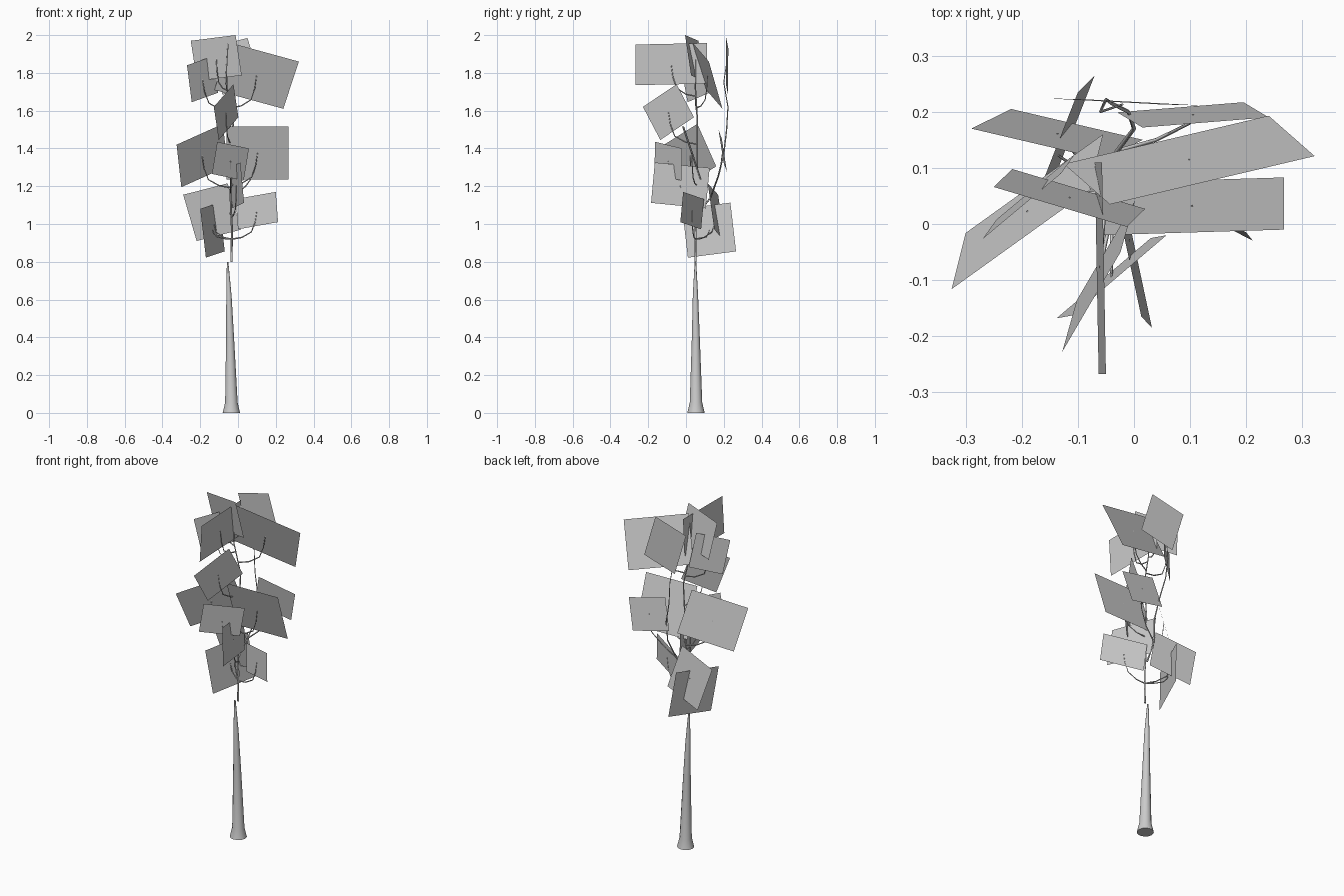
import bpy, bmesh, math
from mathutils import Vector

if "Cube" in bpy.data.objects:
    bpy.data.objects.remove(bpy.data.objects["Cube"])


def mesh_object(name, bm):
    me = bpy.data.meshes.new(name)
    bm.to_mesh(me)
    bm.free()
    ob = bpy.data.objects.new(name, me)
    bpy.context.collection.objects.link(ob)
    return ob


def loft(name, rings, sides):
    # rings: (x, y, z, radius) stacked upwards, capped at both ends
    bm = bmesh.new()
    loops = []
    for x, y, z, r in rings:
        loops.append([bm.verts.new((x + r * math.cos(2 * math.pi * i / sides),
                                    y + r * math.sin(2 * math.pi * i / sides), z))
                      for i in range(sides)])
    for a, b in zip(loops, loops[1:]):
        for i in range(sides):
            j = (i + 1) % sides
            bm.faces.new((a[i], a[j], b[j], b[i])).smooth = True
    bm.faces.new(loops[0][::-1])
    bm.faces.new(loops[-1])
    return mesh_object(name, bm)


def tube(name, points, r0, r1):
    # thin four-sided branch following a path
    cu = bpy.data.curves.new(name, 'CURVE')
    cu.dimensions = '3D'
    cu.bevel_depth = 1.0
    cu.bevel_resolution = 0
    cu.use_fill_caps = True
    sp = cu.splines.new('POLY')
    sp.points.add(len(points) - 1)
    for i, p in enumerate(points):
        sp.points[i].co = (*p, 1)
        sp.points[i].radius = r0 + (r1 - r0) * i / (len(points) - 1)
    ob = bpy.data.objects.new(name, cu)
    bpy.context.collection.objects.link(ob)
    bpy.ops.object.select_all(action='DESELECT')
    ob.select_set(True)
    bpy.context.view_layer.objects.active = ob
    bpy.ops.object.convert(target='MESH')


# trunk with flared foot
loft("trunk", [(-.035, .053, 0, .046), (-.035, .053, .055, .033),
               (-.042, .052, .4, .021), (-.048, .05, .62, .014),
               (-.055, .05, .8, .004)], 12)

# upper stem
stem = [Vector(p) for p in ((-.035, .05, .8), (-.032, .05, .97), (-.04, .055, 1.15),
                            (-.035, .06, 1.35), (-.025, .06, 1.55), (-.06, .05, 1.72),
                            (-.06, .05, 1.87))]
tube("upper_stem", stem, .006, .003)


def stem_at(z):
    for a, b in zip(stem, stem[1:]):
        if z <= b.z:
            return a.lerp(b, max(0, (z - a.z) / (b.z - a.z)))
    return stem[-1]


# leaf cards: origin corner, next corner, opposite corner (fourth is implied)
cards = [
    ((-.25, .066, 1.97), (-.013, -.005, 2.0), (.02, .027, 1.787)),
    ((-.043, .035, 1.96), (.322, .121, 1.86), (.24, .193, 1.61)),
    ((-.27, -.027, 1.84), (-.13, .09, 1.89), (-.105, .125, 1.695)),
    ((-.128, -.228, 1.62), (-.024, -.05, 1.74), (.002, .042, 1.565)),
    ((-.05, -.267, 1.95), (-.057, .11, 1.958), (-.07, .11, 1.743)),
    ((-.325, -.116, 1.42), (-.08, .06, 1.53), (-.055, .16, 1.305)),
    ((-.06, -.02, 1.515), (.267, -.01, 1.515), (.267, .083, 1.235)),
    ((-.11, -.163, 1.435), (.058, -.02, 1.40), (.03, -.025, 1.23)),
    ((.013, -.165, 1.326), (.032, -.185, 1.112), (-.03, .105, 1.083)),
    ((-.29, .17, 1.155), (-.055, .115, 1.215), (.016, .15, .97)),
    ((.2, -.015, 1.17), (.212, -.03, 1.01), (0, .08, .972)),
    ((-.2, -.02, 1.08), (-.1, .235, 1.113), (-.07, .265, .855)),
    ((.05, .213, 1.985), (.125, .211, 1.74), (-.082, .222, 1.685)),
    ((.015, .172, 1.5), (.24, .19, 1.45), (.195, .217, 1.275)),
]
for n, (a, b, c) in enumerate(cards):
    a, b, c = Vector(a), Vector(b), Vector(c)
    bm = bmesh.new()
    bm.faces.new([bm.verts.new(v) for v in (a, b, c, a + c - b)])
    mesh_object(f"leaf_card_{n + 1:02d}", bm)

    # twig sweeping out from the stem and up into the middle of the card
    end = (a + c) / 2
    if n >= 12:
        continue
    s = stem_at(max(.92, end.z - .17))
    out = Vector((end.x - s.x, end.y - s.y, 0))
    rise = max(.05, end.z - s.z)
    tube(f"twig_{n + 1:02d}",
         [s, s + out * .4 + Vector((0, 0, rise * .06)),
          s + out * .78 + Vector((0, 0, rise * .25)),
          s + out * .93 + Vector((0, 0, rise * .6)), end], .004, .002)

# long rear branch and its side twig
tube("rear_branch", [(-.04, .06, 1.05), (-.03, .13, 1.14), (0, .17, 1.25), (-.01, .2, 1.37),
                     (-.04, .215, 1.5), (-.05, .222, 1.62), (-.06, .2, 1.75), (-.02, .213, 1.84)],
     .005, .002)
tube("rear_side_twig", [(-.03, .13, 1.14), (.04, .15, 1.2), (.1, .18, 1.28), (.105, .194, 1.39)],
     .004, .002)
